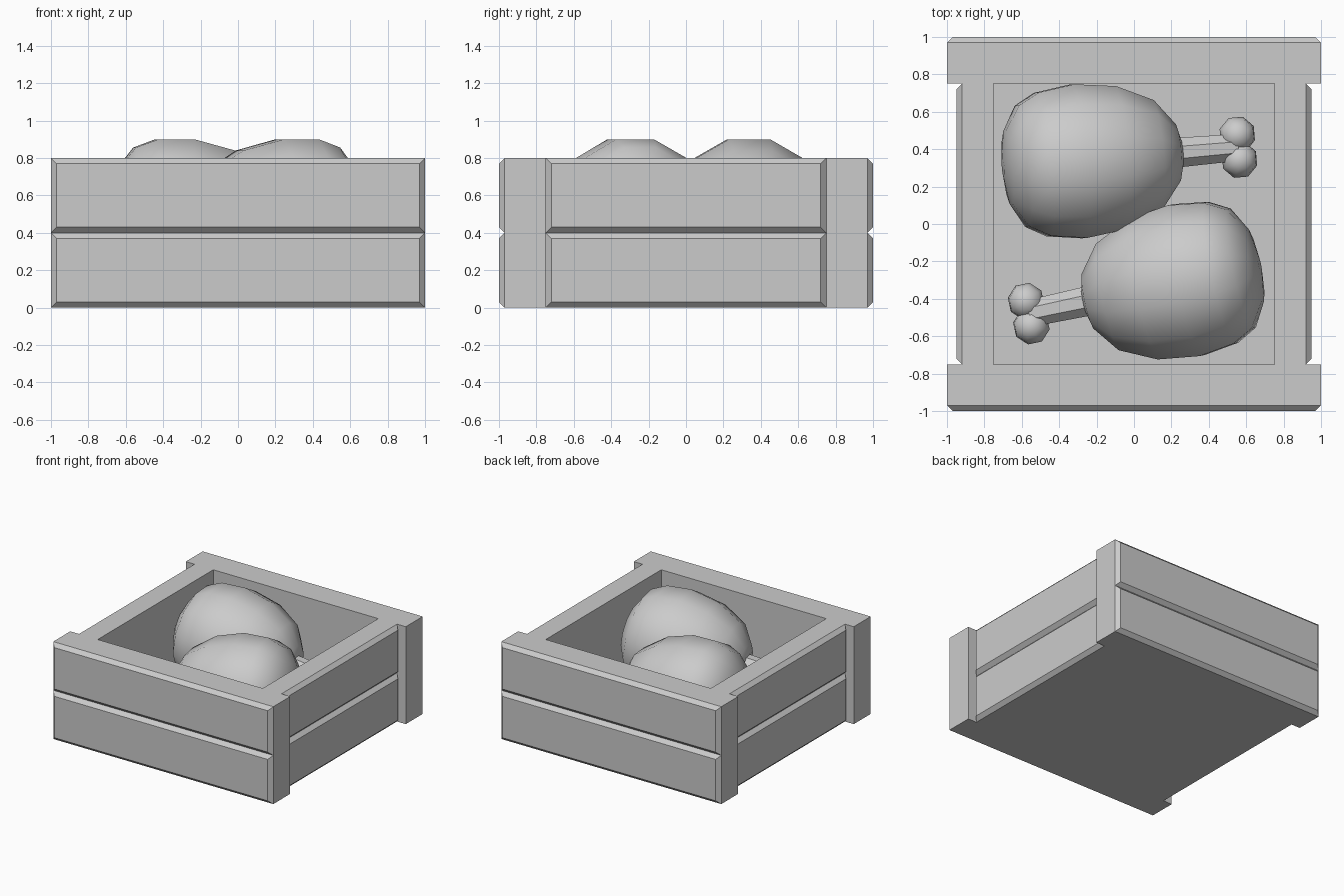
import bpy, bmesh
from math import pi, cos, sin, radians
from mathutils import Matrix, Vector

if "Cube" in bpy.data.objects:
    bpy.data.objects.remove(bpy.data.objects["Cube"])

BEVEL = 0.03


def finish(bm, name, matrix=None, smooth=False):
    bmesh.ops.recalc_face_normals(bm, faces=bm.faces)
    mesh = bpy.data.meshes.new(name)
    bm.to_mesh(mesh)
    bm.free()
    obj = bpy.data.objects.new(name, mesh)
    bpy.context.collection.objects.link(obj)
    if matrix is not None:
        obj.matrix_world = matrix
    if smooth:
        mesh.polygons.foreach_set("use_smooth", [True] * len(mesh.polygons))
    return obj


def skin(bm, loops):
    """Bridge consecutive vertex loops and cap both ends."""
    rings = [[bm.verts.new(p) for p in loop] for loop in loops]
    for a, b in zip(rings, rings[1:]):
        n = len(a)
        for i in range(n):
            bm.faces.new((a[i], a[(i + 1) % n], b[(i + 1) % n], b[i]))
    bm.faces.new(rings[0])
    bm.faces.new(rings[-1])


def board(name, half, inner, outer, z0, angle):
    """Plank with its outer face chamfered, facing -y before rotation."""
    def rect(y, inset):
        h, lo, hi = half - inset, z0 + inset, z0 + 0.4 - inset
        return [(-h, -y, lo), (h, -y, lo), (h, -y, hi), (-h, -y, hi)]
    bm = bmesh.new()
    skin(bm, [rect(inner, 0), rect(outer - BEVEL, 0), rect(outer, BEVEL)])
    bm.transform(Matrix.Rotation(angle, 4, 'Z'))
    finish(bm, name)


def lathe(bm, profile, n):
    """Revolve (x, apothem) points about the x axis with a flat side on top."""
    loops = []
    for x, r in profile:
        R = r / cos(pi / n)
        loops.append([(x, R * sin((i + .5) * 2 * pi / n), R * cos((i + .5) * 2 * pi / n))
                      for i in range(n)])
    skin(bm, loops)


# Crate walls: two planks stacked on each side
for level, z in (("lower", 0), ("upper", 0.4)):
    board(f"front_board_{level}", 1, 0.75, 1, z, 0)
    board(f"back_board_{level}", 1, 0.75, 1, z, pi)
    board(f"right_board_{level}", 0.75, 0.75, 0.95, z, pi / 2)
    board(f"left_board_{level}", 0.75, 0.75, 0.95, z, -pi / 2)

# Crate floor
bm = bmesh.new()
bmesh.ops.create_cube(bm, size=1)
bm.transform(Matrix.Translation((0, 0, 0.04)) @ Matrix.Diagonal((1.5, 1.5, 0.08, 1)))
finish(bm, "crate_floor")

# Drumsticks: faceted meat, bone shaft and two-lobed bone end
MEAT = [(-0.405, 0.05), (-0.38, 0.195), (-0.302, 0.325), (-0.19, 0.385), (0, 0.412),
        (0.226, 0.383), (0.426, 0.291), (0.54, 0.15), (0.565, 0.06)]


def drumstick(name, x, y, yaw):
    m = (Matrix.Translation((x, y, 0.492)) @ Matrix.Rotation(radians(yaw), 4, 'Z')
         @ Matrix.Rotation(radians(8), 4, 'Y'))
    bm = bmesh.new()
    lathe(bm, MEAT, 12)
    finish(bm, name + "_meat", m, True)
    bm = bmesh.new()
    lathe(bm, [(0.5, 0.08), (0.86, 0.072)], 8)
    finish(bm, name + "_bone_shaft", m)
    bm = bmesh.new()
    for side in (-1, 1):
        bmesh.ops.create_uvsphere(bm, u_segments=8, v_segments=6, radius=0.1,
                                  matrix=Matrix.Translation((0.87, side * 0.068, 0))
                                  @ Matrix.Rotation(pi / 8, 4, 'Z'))
    finish(bm, name + "_bone_end", m, True)


drumstick("back_drumstick", -0.30, 0.335, 5)
drumstick("front_drumstick", 0.28, -0.30, 192)
